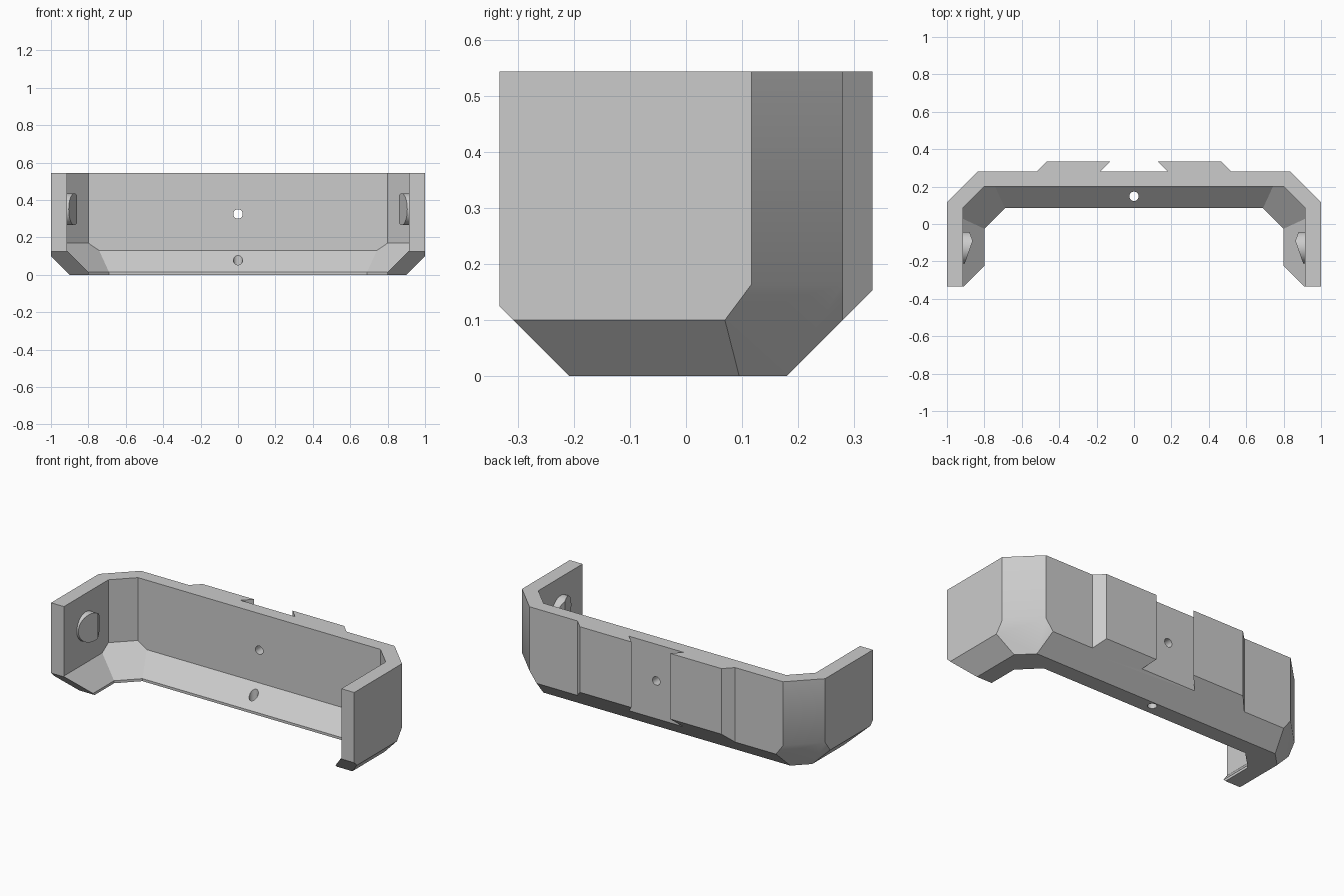
import bpy, bmesh
from math import pi
from mathutils import Matrix, Vector

if "Cube" in bpy.data.objects:
    bpy.data.objects.remove(bpy.data.objects["Cube"], do_unlink=True)

grey = bpy.data.materials.new("light_grey")
grey.use_nodes = True
colour = (0.6, 0.6, 0.6, 1)
grey.diffuse_color = colour
grey.node_tree.nodes["Principled BSDF"].inputs["Base Color"].default_value = colour

TOP, FRONT = 0.544, -0.333


def finish(name, bm):
    bmesh.ops.recalc_face_normals(bm, faces=bm.faces)
    mesh = bpy.data.meshes.new(name)
    bm.to_mesh(mesh)
    bm.free()
    mesh.materials.append(grey)
    obj = bpy.data.objects.new(name, mesh)
    bpy.context.collection.objects.link(obj)
    return obj


def trim(bm, planes):
    """Keep the part where a*x + b*y + c*z <= d, closing each cut."""
    for a, b, c, d in planes:
        n = Vector((a, b, c))
        bmesh.ops.bisect_plane(bm, geom=bm.verts[:] + bm.edges[:] + bm.faces[:],
                               plane_co=n * (d / n.length_squared), plane_no=n,
                               clear_outer=True)
        rim = [e for e in bm.edges if e.is_boundary]
        if rim:
            bmesh.ops.holes_fill(bm, edges=rim, sides=0)


def both_sides(planes):
    return planes + [(-a, b, c, d) for a, b, c, d in planes if a]


def solid(name, planes):
    bm = bmesh.new()
    bmesh.ops.create_cube(bm, size=4)
    trim(bm, planes)
    return finish(name, bm)


def cylinder(name, centre, radius, depth, axis, planes=()):
    bm = bmesh.new()
    turn = {"X": Matrix.Rotation(pi / 2, 4, "Y"),
            "Y": Matrix.Rotation(pi / 2, 4, "X"), "Z": Matrix()}[axis]
    bmesh.ops.create_cone(bm, cap_ends=True, segments=32, radius1=radius, radius2=radius,
                          depth=depth, matrix=Matrix.Translation(centre) @ turn)
    trim(bm, planes)
    return finish(name, bm)


def combine(target, tool, operation):
    mod = target.modifiers.new("combine", "BOOLEAN")
    mod.operation, mod.solver, mod.object = operation, "EXACT", tool
    bpy.context.view_layer.objects.active = target
    bpy.ops.object.modifier_apply(modifier=mod.name)
    bpy.data.objects.remove(tool, do_unlink=True)


# Outer shell with chamfered base and corners
limits = [(0, 0, 1, TOP), (0, 0, -1, 0), (0, -1, 0, -FRONT), (0, -1, -1, 0.208)]
bracket = solid("bracket", both_sides(limits + [
    (1, 0, 0, 1), (0, 1, 0, 0.28), (1, 0, -1, 0.9), (0, 1, -1, 0.18),
    (1, 1, 0, 1.117), (1, 1, -0.745, 0.995)]))

# Dovetail rails on the back
for side in (1, -1):
    rail = solid("rail", [
        (0, 0, 1, TOP), (0, 1, 0, 0.333), (0, -1, 0, -0.24), (0, 1, -1, 0.18),
        (side, 1, 0, 0.8), (-side, -1, 0, -0.46)])
    combine(bracket, rail, "UNION")

# Hollow interior, then the thin vertical lip at the bottom
combine(bracket, solid("interior", both_sides([
    (1, 0, 0, 0.915), (0, 1, 0, 0.2), (1, 0, -1, 0.785), (0, 1, -1, 0.07),
    (1, 1, 0, 1.0), (1, 1, -1.46, 0.753), (0, 0, -1, -0.015)])), "DIFFERENCE")
combine(bracket, solid("opening", both_sides([
    (1, 0, 0, 0.8), (0, 1, 0, 0.085), (1, 1, 0, 0.775), (0, 0, 1, 0.3)])), "DIFFERENCE")

# Screw holes through the back and the base
combine(bracket, cylinder("back_hole", (0, 0.25, 0.325), 0.025, 0.4, "Y"), "DIFFERENCE")
combine(bracket, cylinder("base_hole", (0, 0.148, 0.05), 0.025, 0.3, "Z"), "DIFFERENCE")

# Round wedge latches on the inner side walls
latches = []
for side, name in ((1, "left_latch"), (-1, "right_latch")):
    latches.append(cylinder(name, (side * 0.88, -0.127, 0.35), 0.085, 0.1, "X", [
        (-side * 0.122, -0.043, 0, -0.1013),
        (-side * 0.048, 0.018, 0, -0.0430)]))

for obj in [bracket] + latches:
    bpy.ops.object.select_all(action="DESELECT")
    obj.select_set(True)
    bpy.context.view_layer.objects.active = obj
    bpy.ops.object.shade_smooth_by_angle(angle=pi / 6)
